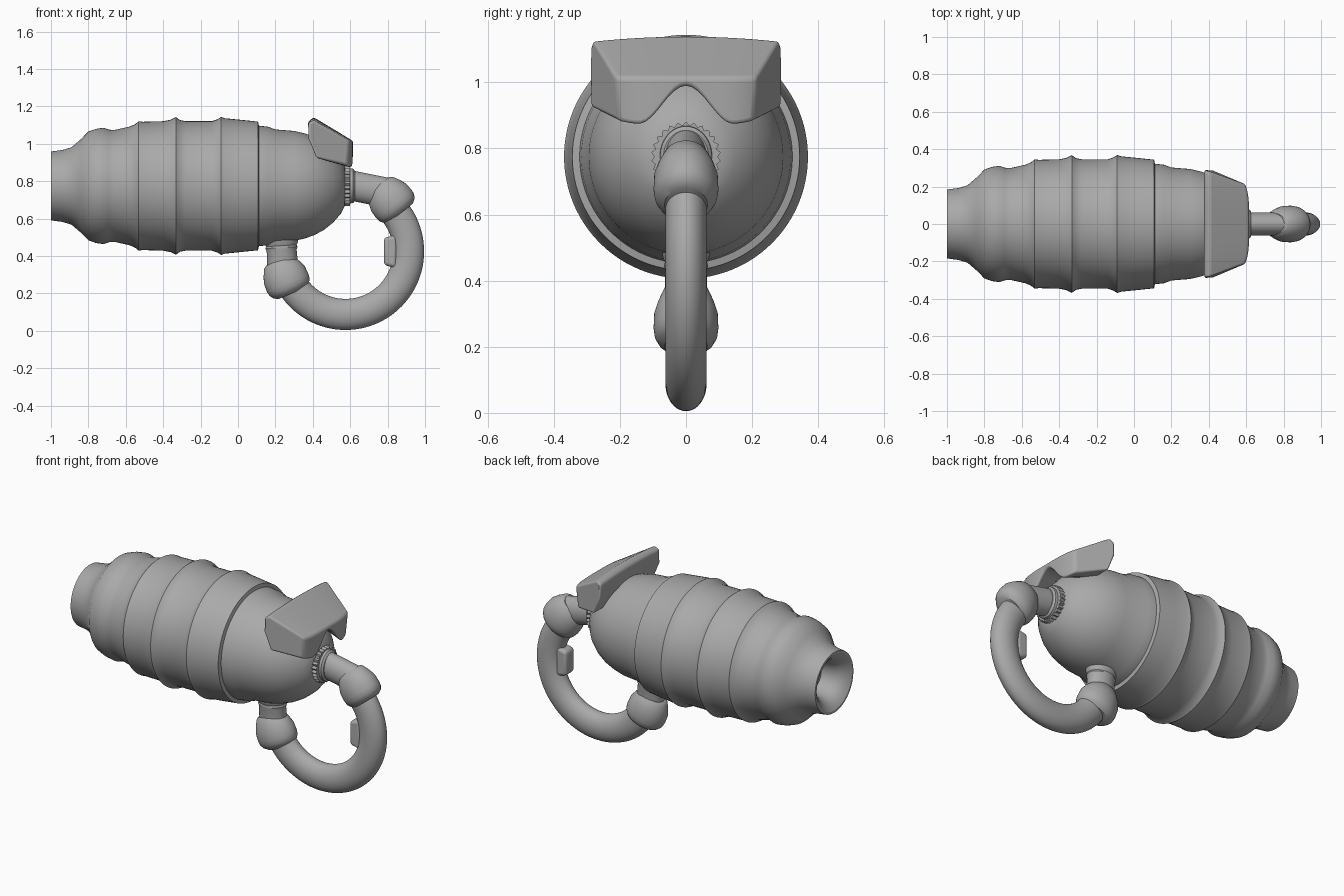
import bpy, bmesh, math
from mathutils import Vector

old = bpy.data.objects.get("Cube")
if old:
    bpy.data.objects.remove(old, do_unlink=True)

grey = bpy.data.materials.new("plain grey")
grey.use_nodes = True
COLOUR = (0.4, 0.4, 0.4, 1)
grey.diffuse_color = COLOUR
grey.node_tree.nodes["Principled BSDF"].inputs["Base Color"].default_value = COLOUR


def finish(name, bm, angle=35, bevel=0):
    bmesh.ops.recalc_face_normals(bm, faces=bm.faces)
    mesh = bpy.data.meshes.new(name)
    bm.to_mesh(mesh)
    bm.free()
    mesh.materials.append(grey)
    ob = bpy.data.objects.new(name, mesh)
    bpy.context.collection.objects.link(ob)
    bpy.ops.object.select_all(action='DESELECT')
    bpy.context.view_layer.objects.active = ob
    ob.select_set(True)
    if bevel:
        mod = ob.modifiers.new("soft edges", 'BEVEL')
        mod.width, mod.segments = bevel, 4
        mod.limit_method, mod.angle_limit = 'ANGLE', math.radians(30)
    bpy.ops.object.shade_smooth_by_angle(angle=math.radians(angle))
    return ob


def sweep(name, stations, flat=1.0, sides=64, tooth=0.0, angle=35):
    """Skin rings (centre, tangent, radius) lying on a path in the xz plane."""
    bm = bmesh.new()
    rings = []
    for centre, tangent, radius in stations:
        across = Vector((-tangent.z, 0, tangent.x)).normalized()
        ring = []
        for i in range(sides):
            a = math.tau * i / sides
            r = radius * (1 - tooth * (i % 2))
            ring.append(bm.verts.new(centre + across * r * math.cos(a)
                                     + Vector((0, r * flat * math.sin(a), 0))))
        rings.append(ring)
    for a, b in zip(rings, rings[1:]):
        for i in range(sides):
            j = (i + 1) % sides
            bm.faces.new((a[i], a[j], b[j], b[i]))
    bm.faces.new(rings[0])
    bm.faces.new(rings[-1])
    return finish(name, bm, angle)


def lathe(name, origin, axis, profile, **options):
    o, d = Vector(origin), Vector(axis).normalized()
    return sweep(name, [(o + d * t, d, r) for t, r in profile], **options)


# Ribbed barrel with a recessed nozzle and a domed end
MID = 0.775
barrel = [(-.84, .02), (-.85, .09), (-.93, .105), (-.97, .13), (-.99, .155), (-1, .17),
          (-1, .184), (-.94, .192), (-.89, .207), (-.84, .25), (-.80, .291),
          (-.76, .305), (-.72, .311), (-.69, .301), (-.66, .299), (-.58, .317),
          (-.55, .33), (-.532, .346), (-.51, .343), (-.40, .346), (-.36, .354),
          (-.332, .368), (-.31, .352), (-.28, .346), (-.14, .346), (-.11, .356),
          (-.09, .369), (-.07, .362), (0, .355), (.107, .344), (.112, .322),
          (.16, .317), (.20, .302), (.30, .294), (.36, .28), (.41, .262),
          (.46, .235), (.51, .195), (.55, .148), (.57, .11), (.58, .02)]
lathe("barrel", (0, 0, MID), (1, 0, 0), barrel, sides=96, angle=28)

# Toothed collar and upper neck of the handle
lathe("toothed_collar", (.555, 0, MID), (1, 0, 0),
      [(0, .106), (.045, .106)], sides=52, tooth=.1, angle=10)
lathe("neck_ring", (.59, 0, MID), (1, 0, 0), [(0, .094), (.025, .092), (.035, .08)], flat=.85)
lathe("upper_neck", (.58, 0, .782), (1, 0, -.2), [(0, .08), (.22, .08)], flat=.78)

# Lower neck with a flared foot
lathe("lower_neck", (.228, 0, .52), (.06, 0, -1),
      [(0, .10), (.05, .09), (.065, .082), (.075, .086), (.09, .08), (.22, .085)], flat=.78)

# Swollen joints between the necks and the loop
bulb = [(-.11, .07), (-.10, .085), (-.06, .106), (-.025, .119), (.02, .121),
        (.045, .117), (.065, .104), (.08, .08)]
for name, place, axis in (("upper_joint", (.822, 0, .693), (.62, 0, -.78)),
                          ("lower_joint", (.258, 0, .275), (.4, 0, -.92))):
    lathe(name, place, axis, bulb, flat=.81)

# Handle loop
loop = []
for i in range(65):
    a = math.radians(-156 + 200 * i / 64)
    out = Vector((math.cos(a), 0, math.sin(a)))
    loop.append((Vector((.575, 0, .425)) + out * .337, Vector((-out.z, 0, out.x)), .083))
sweep("handle_loop", loop, flat=.75, sides=40)

# Thumb button on the inside of the loop
bm = bmesh.new()
bmesh.ops.create_cube(bm, size=1)
for v in bm.verts:
    inner = v.co.x < 0
    v.co = Vector((.815 + v.co.x * .07, v.co.y * .085, .425 + v.co.z * (.145 if inner else .18)))
finish("thumb_button", bm, bevel=.018)

# Sight hood: wedge with a sloping top and an arched underside
bm = bmesh.new()
slices = []
COUNT = 24
for i in range(COUNT + 1):
    t = 2 * i / COUNT - 1
    s = abs(t)
    arch = math.sin(min(s / .7, 1) * math.pi / 2) ** 2
    ring = [(.405, .285 * t, 1.142 - .016 * t * t),
            (.616 - .022 * s ** 4, .215 * t, 1.015),
            (.614 - .03 * s ** 4, .205 * t, .99 - .12 * arch + .015 * s ** 6),
            (.42, .29 * t, .99 - .065 * arch),
            (.377, .29 * t, 1.03),
            (.375, .285 * t, 1.12 - .01 * t * t)]
    slices.append([bm.verts.new(p) for p in ring])
for a, b in zip(slices, slices[1:]):
    for k in range(len(a)):
        n = (k + 1) % len(a)
        bm.faces.new((a[k], a[n], b[n], b[k]))
bm.faces.new(slices[0])
bm.faces.new(slices[-1])
finish("sight_hood", bm, bevel=.012)
